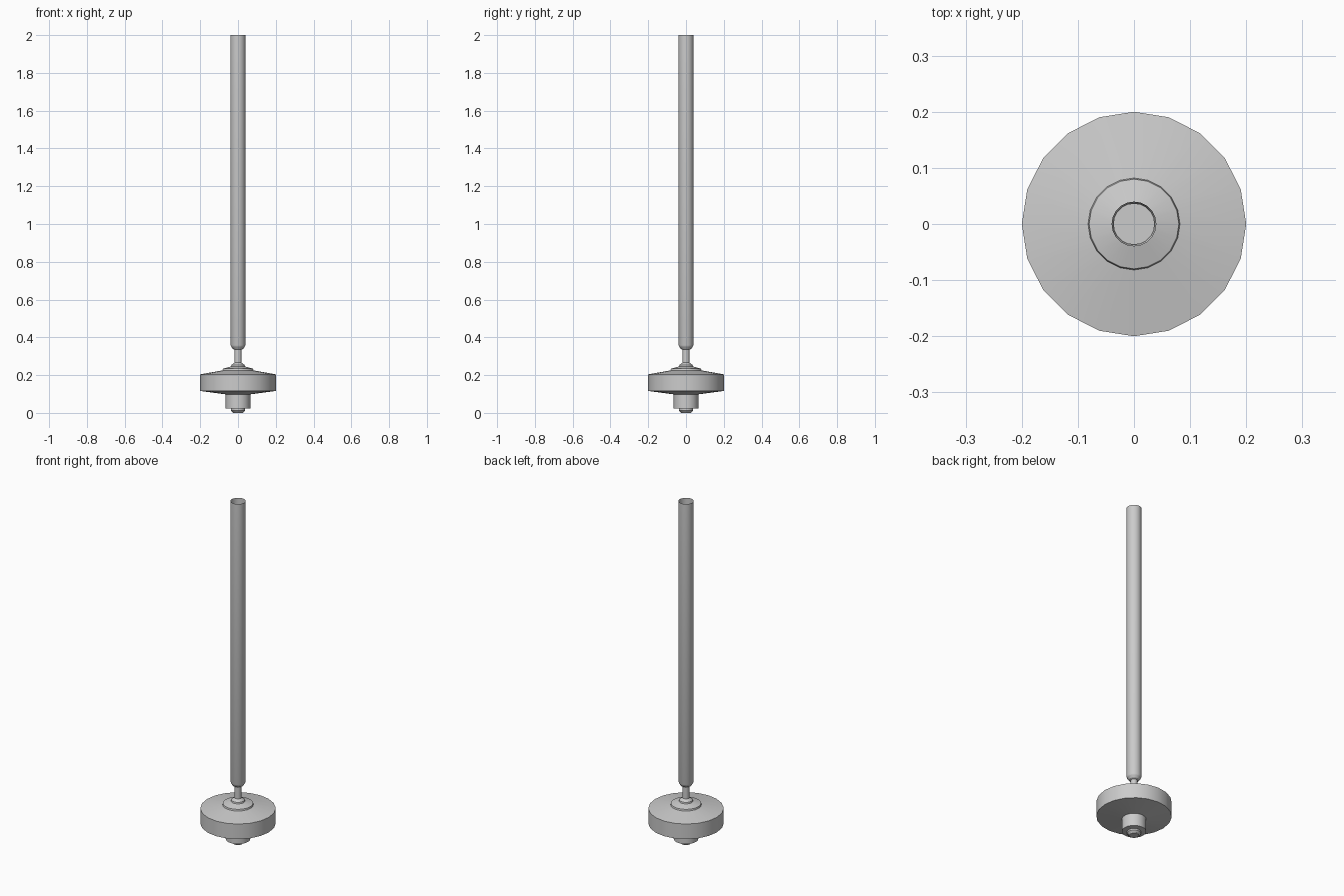
import bpy, bmesh, math

if "Cube" in bpy.data.objects:
    bpy.data.objects.remove(bpy.data.objects["Cube"])

SIDES = 20


def lathe(name, profile, cap_first=False, cap_last=False):
    """Revolve (radius, z) points, listed bottom to top, around z."""
    bm = bmesh.new()
    rings = []
    for r, z in profile:
        rings.append([bm.verts.new((r * math.cos(2 * math.pi * i / SIDES),
                                    r * math.sin(2 * math.pi * i / SIDES), z))
                      for i in range(SIDES)])
    for a, b in zip(rings, rings[1:]):
        for i in range(SIDES):
            j = (i + 1) % SIDES
            bm.faces.new((a[i], a[j], b[j], b[i]))
    if cap_first:
        bm.faces.new(rings[0][::-1])
    if cap_last:
        bm.faces.new(rings[-1])
    mesh = bpy.data.meshes.new(name)
    bm.to_mesh(mesh)
    bm.free()
    obj = bpy.data.objects.new(name, mesh)
    bpy.context.collection.objects.link(obj)
    bpy.context.view_layer.objects.active = obj
    obj.select_set(True)
    bpy.ops.object.shade_smooth_by_angle(angle=math.radians(30))
    obj.select_set(False)
    return obj


# Wheel with its lower hub, sloped faces and upper flange
lathe("wheel", [(0.028, 0.003), (0.037, 0.012), (0.037, 0.022), (0.065, 0.024),
                (0.065, 0.098), (0.2, 0.116), (0.2, 0.204), (0.082, 0.225),
                (0.080, 0.234), (0.037, 0.246), (0.035, 0.254), (0.018, 0.266)],
      cap_first=True)

# Foot tip closing the hub on the ground
lathe("foot_tip", [(0.026, 0.0), (0.028, 0.004)], cap_first=True)

# Thin neck flaring into the plug that closes the tube
lathe("neck", [(0.018, 0.264), (0.018, 0.335), (0.028, 0.339), (0.037, 0.352),
               (0.037, 0.36)], cap_last=True)

# Long tube, open at the top
lathe("tube", [(0.037, 0.352), (0.04, 0.36), (0.04, 2.0)])
